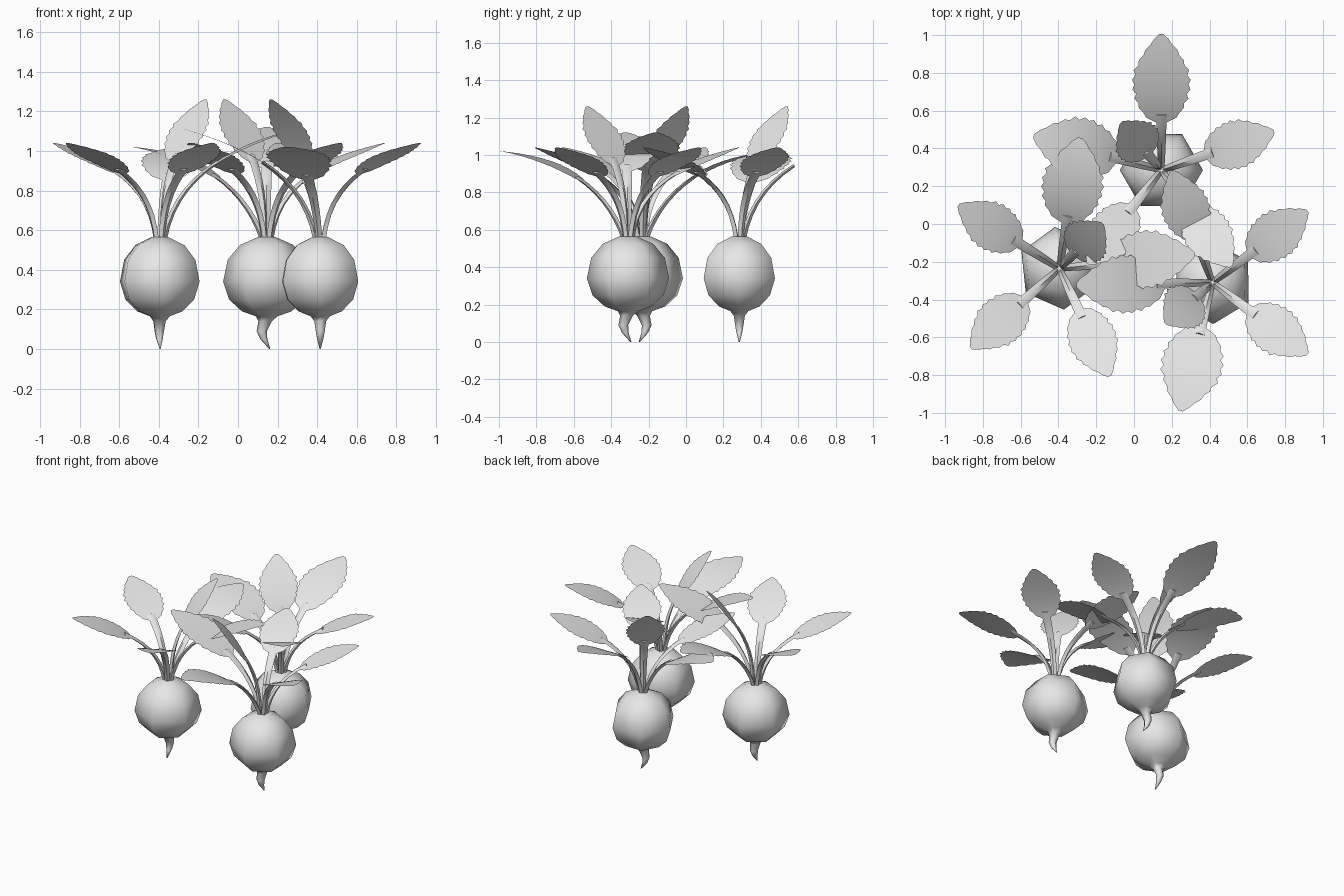
import bpy
import bmesh
from math import cos, sin, radians, tau
from mathutils import Matrix, Vector

default = bpy.data.objects.get("Cube")
if default:
    bpy.data.objects.remove(default, do_unlink=True)

grey = bpy.data.materials.new("matte_grey")
grey.use_nodes = True
grey.diffuse_color = (0.8, 0.8, 0.8, 1)
grey.node_tree.nodes["Principled BSDF"].inputs["Base Color"].default_value = (0.8, 0.8, 0.8, 1)


def finish(bm, name, placement, angle=180):
    """Turn a bmesh into a placed, smooth-shaded object."""
    bmesh.ops.recalc_face_normals(bm, faces=bm.faces)
    bm.transform(placement)
    mesh = bpy.data.meshes.new(name)
    bm.to_mesh(mesh)
    bm.free()
    mesh.materials.append(grey)
    obj = bpy.data.objects.new(name, mesh)
    bpy.context.collection.objects.link(obj)
    bpy.ops.object.select_all(action="DESELECT")
    bpy.context.view_layer.objects.active = obj
    obj.select_set(True)
    bpy.ops.object.shade_smooth_by_angle(angle=radians(angle))


def bridge(bm, rings):
    """Skin a row of closed rings and cap both ends."""
    rings = [[bm.verts.new(p) for p in ring] for ring in rings]
    for low, high in zip(rings, rings[1:]):
        for i in range(len(low)):
            j = (i + 1) % len(low)
            bm.faces.new((low[i], low[j], high[j], high[i]))
    bm.faces.new(rings[0])
    bm.faces.new(rings[-1])


def lerp_table(table, s):
    for (a, va), (b, vb) in zip(table, table[1:]):
        if s <= b:
            return va + (vb - va) * (s - a) / (b - a)
    return table[-1][1]


# Six-sided bulb with a crooked tap root: (height, radius, sideways shift)
BULB = [(0.0, 0.003, 0.015), (0.05, 0.018, -0.015), (0.09, 0.026, -0.025),
        (0.14, 0.034, -0.008), (0.165, 0.055, 0), (0.19, 0.125, 0),
        (0.25, 0.19, 0), (0.34, 0.22, 0), (0.45, 0.197, 0),
        (0.525, 0.135, 0), (0.565, 0.045, 0)]


def add_bulb(name, placement):
    bm = bmesh.new()
    bridge(bm, [[(r * cos(tau * k / 6) + dx, r * sin(tau * k / 6), z) for k in range(6)]
                for z, r, dx in BULB])
    finish(bm, name, placement)


def curve_point(p, t):
    u = 1 - t
    weights = (u**3, 3 * u * u * t, 3 * u * t * t, t**3)
    return Vector((sum(w * q[0] for w, q in zip(weights, p)), 0,
                   sum(w * q[1] for w, q in zip(weights, p))))


def add_stem(name, path, leaf_start, placement):
    bm = bmesh.new()
    side = Vector((0, 1, 0))
    rings, steps = [], 7
    for i in range(steps + 1):
        f = i / steps
        t = f * (leaf_start + 0.06)
        centre = curve_point(path, t)
        tangent = (curve_point(path, t + 0.01) - curve_point(path, t - 0.01)).normalized()
        up = tangent.cross(side)
        wide = side * (0.016 + 0.012 * f)
        thick = up * (0.015 - 0.006 * f)
        rings.append([centre + wide, centre + thick, centre - wide, centre - thick])
    bridge(bm, rings)
    finish(bm, name, placement, 50)


# Half-width of the blade along its length, as a share of the widest point
BLADE = [(0, 0.15), (0.07, 0.6), (0.25, 0.88), (0.45, 1), (0.62, 0.92),
         (0.8, 0.62), (0.93, 0.3), (1, 0.08)]


def add_leaf(name, path, leaf_start, half_width, placement):
    bm = bmesh.new()
    rows, steps = [], 18
    for i in range(steps + 1):
        s = i / steps
        centre = curve_point(path, leaf_start + (1 - leaf_start) * s**0.85)
        tooth = 1.03 if i % 2 else 0.93
        w = Vector((0, half_width * lerp_table(BLADE, s) * tooth, 0))
        rows.append([bm.verts.new(p) for p in (centre + w, centre, centre - w)])
    for a, b in zip(rows, rows[1:]):
        for k in range(2):
            bm.faces.new((a[k], a[k + 1], b[k + 1], b[k]))
    finish(bm, name, placement)


# Midrib curves as (distance from axis, height)
LONG = [(0.02, 0.55), (0.08, 0.85), (0.3, 1.0), (0.72, 1.12)]
LOW = [(0.02, 0.55), (0.1, 0.78), (0.3, 0.97), (0.7, 1.02)]
SHORT = [(0.02, 0.55), (0.06, 0.8), (0.22, 0.92), (0.63, 1.04)]
UPRIGHT = [(0.02, 0.55), (0.02, 0.8), (0.06, 0.95), (0.33, 1.26)]
# (direction, midrib, where the blade starts, blade half-width)
LEAVES = [(90, LONG, 0.52, 0.155), (165, LOW, 0.5, 0.165), (19, SHORT, 0.59, 0.13),
          (-54, SHORT, 0.59, 0.13), (232, SHORT, 0.59, 0.13), (130, UPRIGHT, 0.59, 0.13)]

# Three identical plants, turned and placed in a triangle
PLANTS = {"back": (0.145, 0.285, 0), "right": (-0.395, -0.235, -84), "left": (0.415, -0.31, 91)}

for label, (x, y, turn) in PLANTS.items():
    place = Matrix.Translation((x, y, 0)) @ Matrix.Rotation(radians(turn), 4, "Z")
    add_bulb(f"{label}_bulb", place)
    for n, (direction, path, start, half) in enumerate(LEAVES, 1):
        aim = place @ Matrix.Rotation(radians(direction), 4, "Z")
        add_stem(f"{label}_stem_{n}", path, start, aim)
        add_leaf(f"{label}_leaf_{n}", path, start, half, aim)
